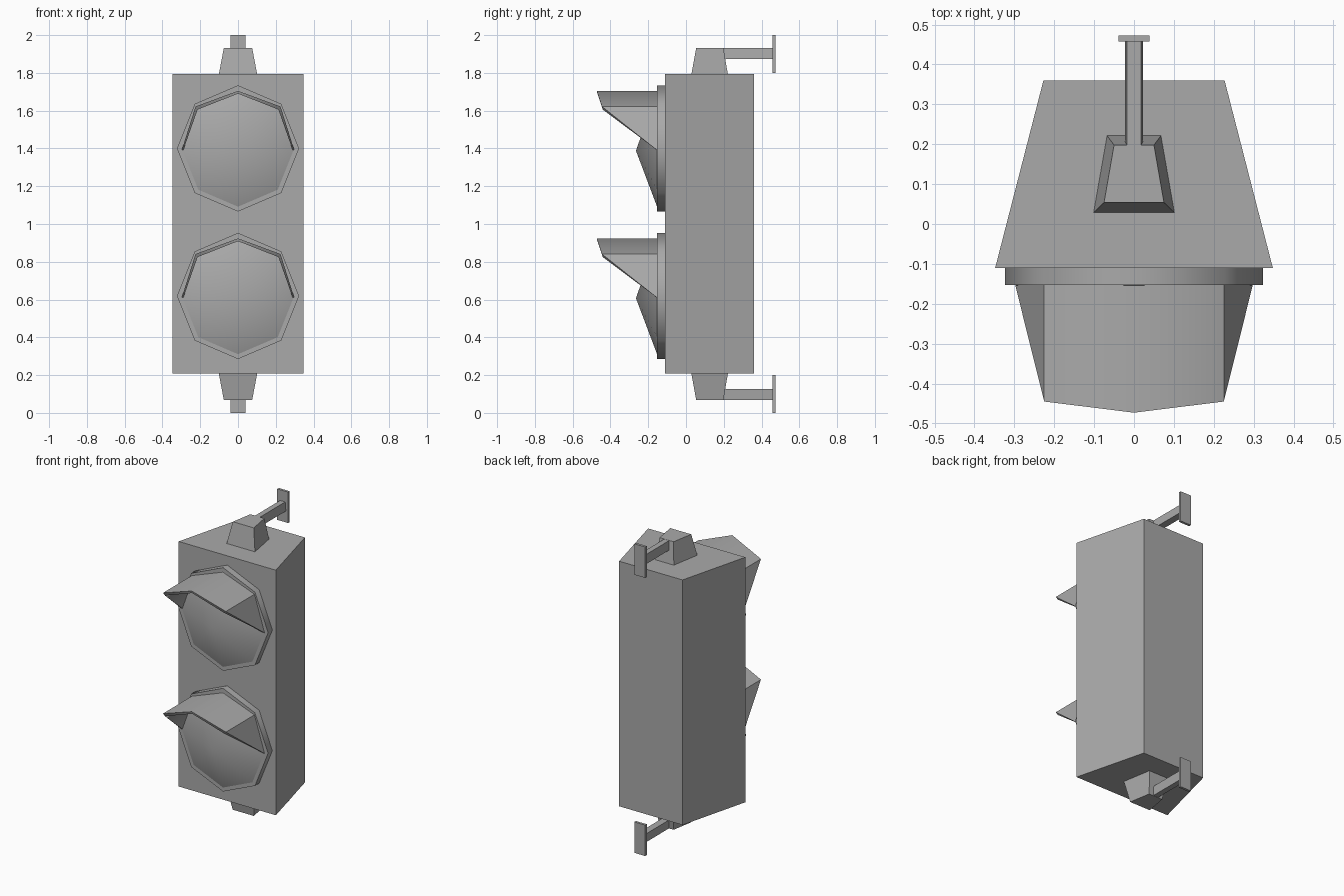
import bpy
import math

cube = bpy.data.objects.get("Cube")
if cube:
    bpy.data.objects.remove(cube, do_unlink=True)

grey = bpy.data.materials.new("plain grey")
grey.use_nodes = True
colour = (0.4, 0.4, 0.4, 1)
grey.diffuse_color = colour
grey.node_tree.nodes["Principled BSDF"].inputs["Base Color"].default_value = colour


def make(name, verts, faces, smooth=False):
    mesh = bpy.data.meshes.new(name)
    mesh.from_pydata(verts, [], faces)
    mesh.materials.append(grey)
    obj = bpy.data.objects.new(name, mesh)
    bpy.context.collection.objects.link(obj)
    bpy.ops.object.select_all(action="DESELECT")
    obj.select_set(True)
    bpy.context.view_layer.objects.active = obj
    bpy.ops.object.mode_set(mode="EDIT")
    bpy.ops.mesh.select_all(action="SELECT")
    bpy.ops.mesh.normals_make_consistent(inside=False)
    bpy.ops.object.mode_set(mode="OBJECT")
    if smooth:
        bpy.ops.object.shade_smooth_by_angle(angle=math.radians(50))
    return obj


def loft(name, a, b, smooth=False):
    """Closed solid between two matching loops."""
    n = len(a)
    sides = [(i, (i + 1) % n, n + (i + 1) % n, n + i) for i in range(n)]
    caps = [tuple(range(n)), tuple(range(n, 2 * n))]
    return make(name, a + b, sides + caps, smooth)


def trapezoid(front_x, back_x, y0, y1, z):
    return [(-front_x, y0, z), (front_x, y0, z), (back_x, y1, z), (-back_x, y1, z)]


def octagon(rx, rz, y, z):
    return [(rx * math.sin(k * math.pi / 4), y, z + rz * math.cos(k * math.pi / 4))
            for k in range(8)]


# Tapered housing
loft("housing", trapezoid(0.348, 0.227, -0.11, 0.36, 0.208),
     trapezoid(0.348, 0.227, -0.11, 0.36, 1.794))

# Lamps: rim, conical lens and pointed visor
for label, z in (("upper", 1.4), ("lower", 0.619)):
    loft(label + "_rim", octagon(0.323, 0.334, -0.11, z),
         octagon(0.323, 0.334, -0.153, z), True)

    ring = octagon(0.3, 0.311, -0.152, z)
    make(label + "_lens", ring + [(0, -0.265, z - 0.012)],
         [(i, (i + 1) % 8, 8) for i in range(8)] + [tuple(range(8))], True)

    def arch(side_x, diag_x, diag_z, top_z, diag_y, top_y):
        return [(-side_x, -0.152, z - 0.01), (-diag_x, diag_y, z + diag_z),
                (0, top_y, z + top_z),
                (diag_x, diag_y, z + diag_z), (side_x, -0.152, z - 0.01)]

    outer_back = arch(0.298, 0.225, 0.222, 0.305, -0.152, -0.152)
    outer_front = arch(0.298, 0.225, 0.222, 0.305, -0.445, -0.473)
    inner_back = arch(0.29, 0.214, 0.206, 0.29, -0.152, -0.152)
    inner_front = arch(0.29, 0.214, 0.206, 0.29, -0.441, -0.469)
    faces = []
    for i in range(4):
        for a, b in ((0, 5), (10, 15), (5, 15), (0, 10)):
            faces.append((a + i, a + i + 1, b + i + 1, b + i))
    visor = make(label + "_visor",
                 outer_back + outer_front + inner_back + inner_front, faces)
    bpy.ops.object.mode_set(mode="EDIT")
    bpy.ops.mesh.select_all(action="SELECT")
    bpy.ops.mesh.remove_doubles(threshold=0.0001)
    bpy.ops.mesh.normals_make_consistent(inside=False)
    bpy.ops.object.mode_set(mode="OBJECT")
    bpy.ops.object.shade_smooth_by_angle(angle=math.radians(50))

# Mounting brackets, mirrored above and below the housing
for label, s in (("top", 1), ("bottom", -1)):
    def h(z):
        return 1 + s * z

    loft(label + "_cap", trapezoid(0.102, 0.068, 0.028, 0.222, h(0.79)),
         trapezoid(0.075, 0.05, 0.054, 0.198, h(0.932)))
    loft(label + "_arm", trapezoid(0.023, 0.023, 0.15, 0.46, h(0.873)),
         trapezoid(0.018, 0.018, 0.15, 0.46, h(0.931)))
    loft(label + "_wall_plate", trapezoid(0.039, 0.039, 0.457, 0.473, h(0.8)),
         trapezoid(0.039, 0.039, 0.457, 0.473, h(1.0)))
